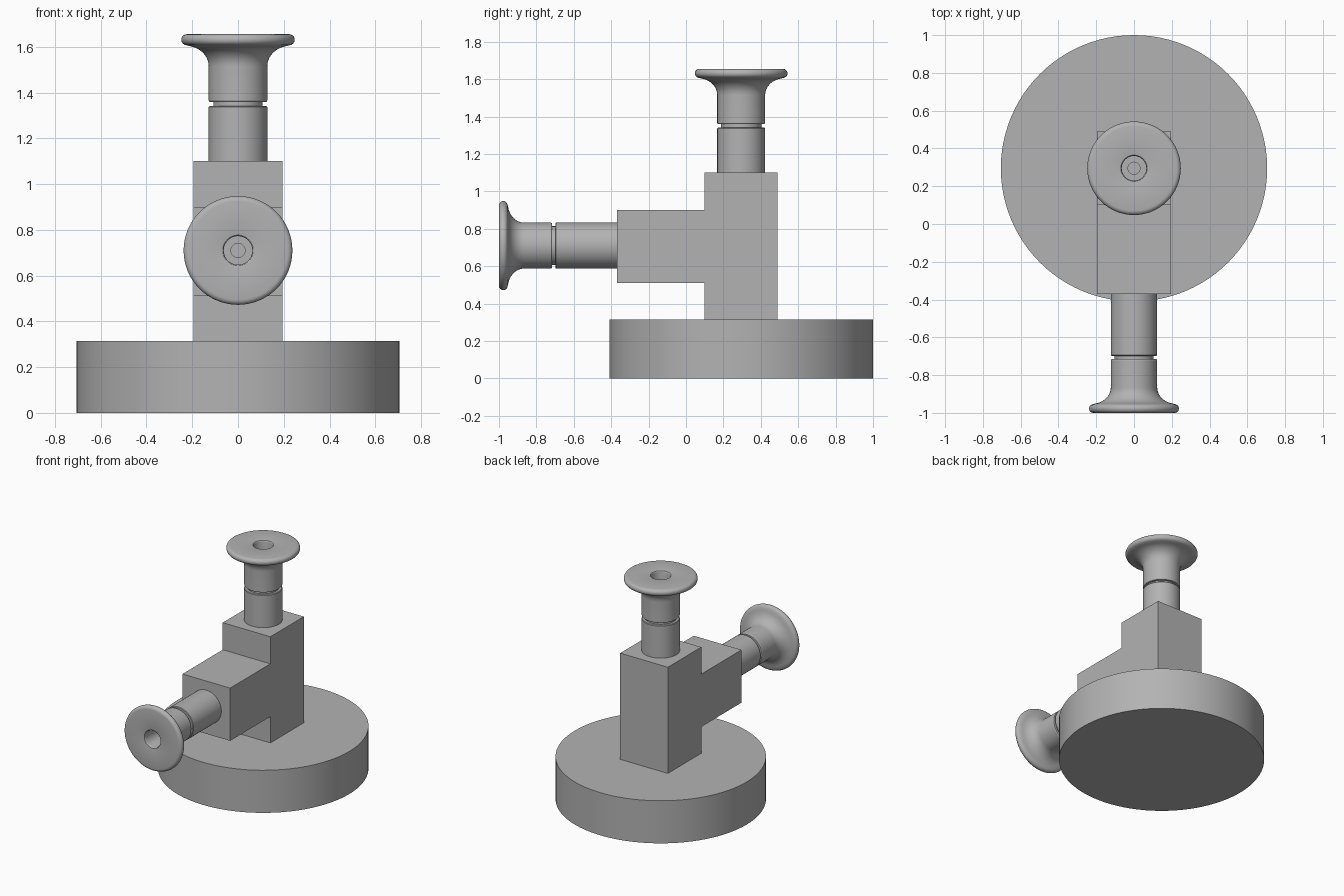
import bpy, bmesh, math
from mathutils import Matrix, Vector

cube = bpy.data.objects.get("Cube")
if cube:
    bpy.data.objects.remove(cube, do_unlink=True)

grey = bpy.data.materials.new("plain grey")
grey.use_nodes = True
colour = (0.45, 0.45, 0.45, 1)
grey.diffuse_color = colour
grey.node_tree.nodes["Principled BSDF"].inputs["Base Color"].default_value = colour

AXIS_Y = 0.295    # centre line of base, post and upper knob
BASE_TOP = 0.315


def add_object(name, bm, smooth=True):
    bmesh.ops.recalc_face_normals(bm, faces=bm.faces)
    mesh = bpy.data.meshes.new(name)
    bm.to_mesh(mesh)
    bm.free()
    mesh.materials.append(grey)
    obj = bpy.data.objects.new(name, mesh)
    bpy.context.collection.objects.link(obj)
    if smooth:
        bpy.ops.object.select_all(action='DESELECT')
        obj.select_set(True)
        bpy.context.view_layer.objects.active = obj
        bpy.ops.object.shade_smooth_by_angle(angle=math.radians(30))
    return obj


def lathe(name, profile, steps=64):
    """Spin (radius, height) points around z; both ends lie on the axis."""
    bm = bmesh.new()
    verts = [bm.verts.new((r, 0, z)) for r, z in profile]
    edges = [bm.edges.new(pair) for pair in zip(verts, verts[1:])]
    bmesh.ops.spin(bm, geom=verts + edges, cent=(0, 0, 0), axis=(0, 0, 1),
                   angle=math.tau, steps=steps)
    bmesh.ops.remove_doubles(bm, verts=bm.verts, dist=0.0001)
    return add_object(name, bm)


def arc(cr, cz, rr, rz, start, end, count=8):
    """Elliptical arc of profile points, angles in degrees."""
    angles = [math.radians(start + (end - start) * i / count) for i in range(count + 1)]
    return [(cr + rr * math.cos(a), cz + rz * math.sin(a)) for a in angles]


def knob(name, length, scale):
    """Grooved shaft with a flared head and a stepped bore, standing on z = 0."""
    head = [(0, 0), (0.128, 0)]
    # retaining groove, measured down from the head face
    head += [(0.128, -0.318), (0.124, -0.314), (0.108, -0.314),
             (0.108, -0.296), (0.124, -0.296), (0.128, -0.29)]
    # concave flare, rounded rim and flat face
    head += arc(0.232, -0.140, 0.104, 0.090, 180, 100, 10)
    head += arc(0.224, -0.024, 0.024, 0.024, -70, 90, 8)
    # bore with softened mouth and a smaller hole in its floor
    head += arc(0.075, -0.010, 0.010, 0.010, 90, 180, 3)
    head += [(0.065, -0.18), (0.032, -0.18), (0.032, -0.24), (0, -0.24)]
    profile = [(r * scale, length + z * scale) for r, z in head]
    profile[:2] = [(0, 0), (0.128 * scale, 0)]
    return lathe(name, profile)


# Round base
base = lathe("base", [(0, 0), (0.705, 0), (0.705, BASE_TOP), (0, BASE_TOP)], 96)
base.location.y = AXIS_Y

# Square post with a forward arm, extruded from its side outline
bm = bmesh.new()
outline = [(0.10, BASE_TOP), (0.49, BASE_TOP), (0.49, 1.10), (0.10, 1.10),
           (0.10, 0.90), (-0.37, 0.90), (-0.37, 0.51), (0.10, 0.51)]
side = bm.faces.new([bm.verts.new((-0.195, y, z)) for y, z in outline])
extruded = bmesh.ops.extrude_face_region(bm, geom=[side])["geom"]
bmesh.ops.translate(bm, vec=Vector((0.39, 0, 0)),
                    verts=[g for g in extruded if isinstance(g, bmesh.types.BMVert)])
add_object("post_and_arm", bm, smooth=False)

# Upper knob, upright on the post
upper = knob("upper_knob", 0.555, 1.0)
upper.location = (0, AXIS_Y, 1.10)

# Front knob, pointing forward from the arm
front = knob("front_knob", 0.63, 0.96)
front.matrix_world = Matrix.Translation((0, -0.37, 0.71)) @ Matrix.Rotation(math.radians(90), 4, 'X')
